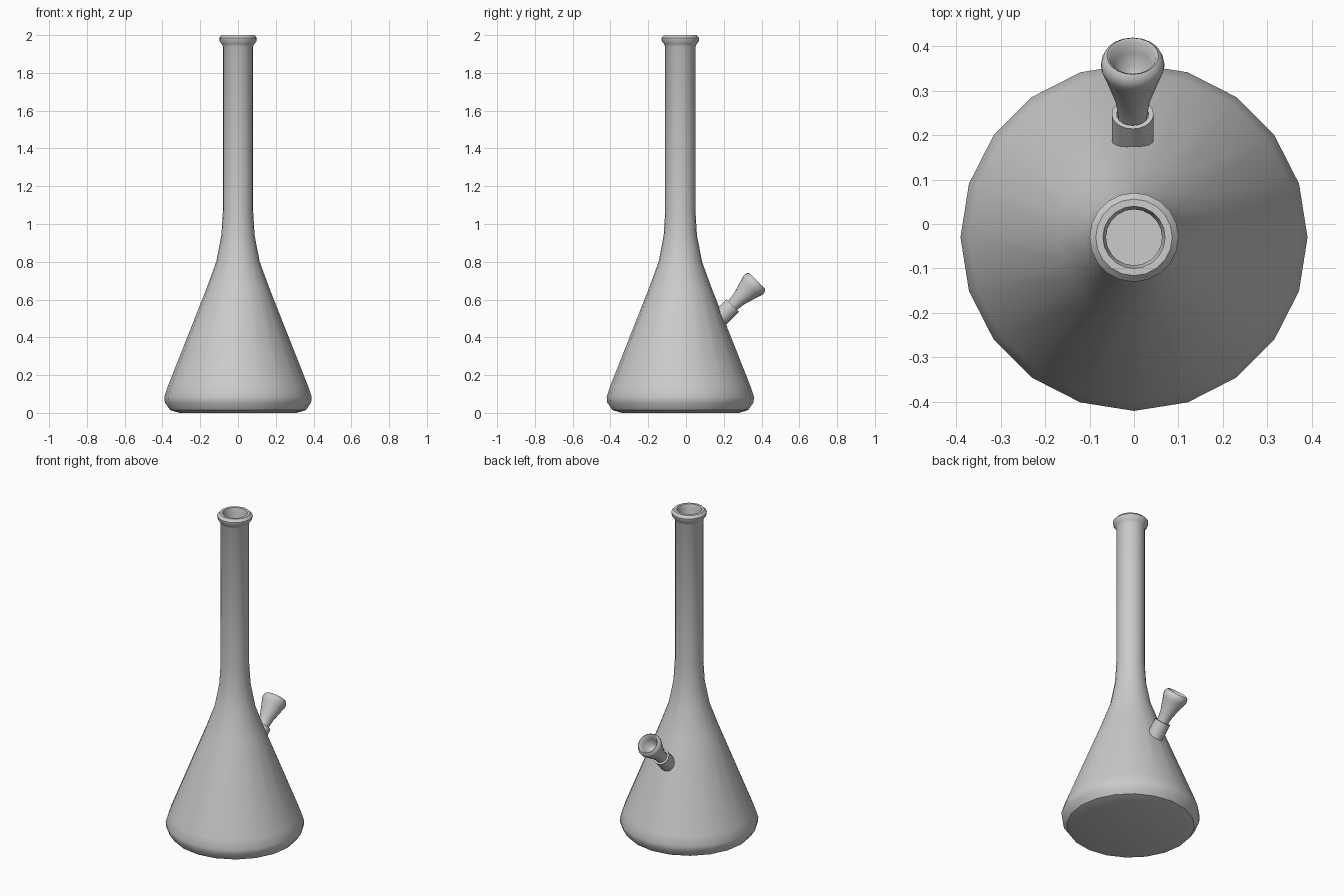
import bpy, bmesh, math
from mathutils import Matrix, Vector

cube = bpy.data.objects.get("Cube")
if cube:
    bpy.data.objects.remove(cube, do_unlink=True)

# One plain grey for the whole piece
grey = bpy.data.materials.new("plain grey")
grey.use_nodes = True
grey.diffuse_color = (0.6, 0.6, 0.6, 1)
grey.node_tree.nodes["Principled BSDF"].inputs["Base Color"].default_value = (0.6, 0.6, 0.6, 1)


def lathe(name, profile, sides, matrix, angle=35):
    """Spin a (radius, height) profile around z, then place it."""
    bm = bmesh.new()
    rings = []
    for r, z in profile:
        if r == 0:
            rings.append([bm.verts.new((0, 0, z))] * sides)
        else:
            turn = [math.tau * i / sides for i in range(sides)]
            rings.append([bm.verts.new((r * math.cos(a), r * math.sin(a), z)) for a in turn])
    for low, high in zip(rings, rings[1:]):
        for i in range(sides):
            j = (i + 1) % sides
            bm.faces.new(list(dict.fromkeys((low[i], low[j], high[j], high[i]))))
    bmesh.ops.recalc_face_normals(bm, faces=bm.faces[:])
    mesh = bpy.data.meshes.new(name)
    bm.to_mesh(mesh)
    bm.free()
    obj = bpy.data.objects.new(name, mesh)
    obj.matrix_world = matrix
    mesh.materials.append(grey)
    bpy.context.collection.objects.link(obj)
    bpy.ops.object.select_all(action="DESELECT")
    obj.select_set(True)
    bpy.context.view_layer.objects.active = obj
    bpy.ops.object.shade_smooth_by_angle(angle=math.radians(angle))
    return obj


# Flask: base, cone, neck and lip outside, then the inner wall down to the floor
flask = [(0, 0), (0.31, 0), (0.36, 0.015), (0.387, 0.055), (0.39, 0.085), (0.372, 0.14),
         (0.17, 0.65), (0.115, 0.8), (0.088, 0.94), (0.08, 1.07), (0.08, 1.94),
         (0.086, 1.952), (0.098, 1.968), (0.1, 1.985), (0.086, 2.0), (0.07, 2.0),
         (0.063, 1.975), (0.063, 1.07), (0.072, 0.94), (0.1, 0.8), (0.155, 0.65),
         (0.355, 0.14), (0.37, 0.085), (0.34, 0.04), (0, 0.04)]
lathe("flask", flask, 20, Matrix.Translation((0, -0.03, 0)))

# Tilted side stem: socket joined to the cone, with a flared bowl in it
tilt = Matrix.Translation((-0.003, 0.247, 0.569)) @ Matrix.Rotation(math.radians(-45), 4, "X")
socket = [(0.036, -0.14), (0.047, -0.14), (0.047, 0), (0.036, 0), (0.036, -0.14)]
lathe("stem_socket", socket, 20, tilt)

bowl = [(0, -0.06), (0.03, -0.06), (0.033, 0), (0.04, 0.05), (0.064, 0.13), (0.071, 0.15),
        (0.071, 0.163), (0.066, 0.177), (0.058, 0.184), (0.052, 0.18),
        (0.044, 0.15), (0.028, 0.12), (0.01, 0.105), (0, 0.105)]
lathe("bowl", bowl, 20, tilt, 50)
